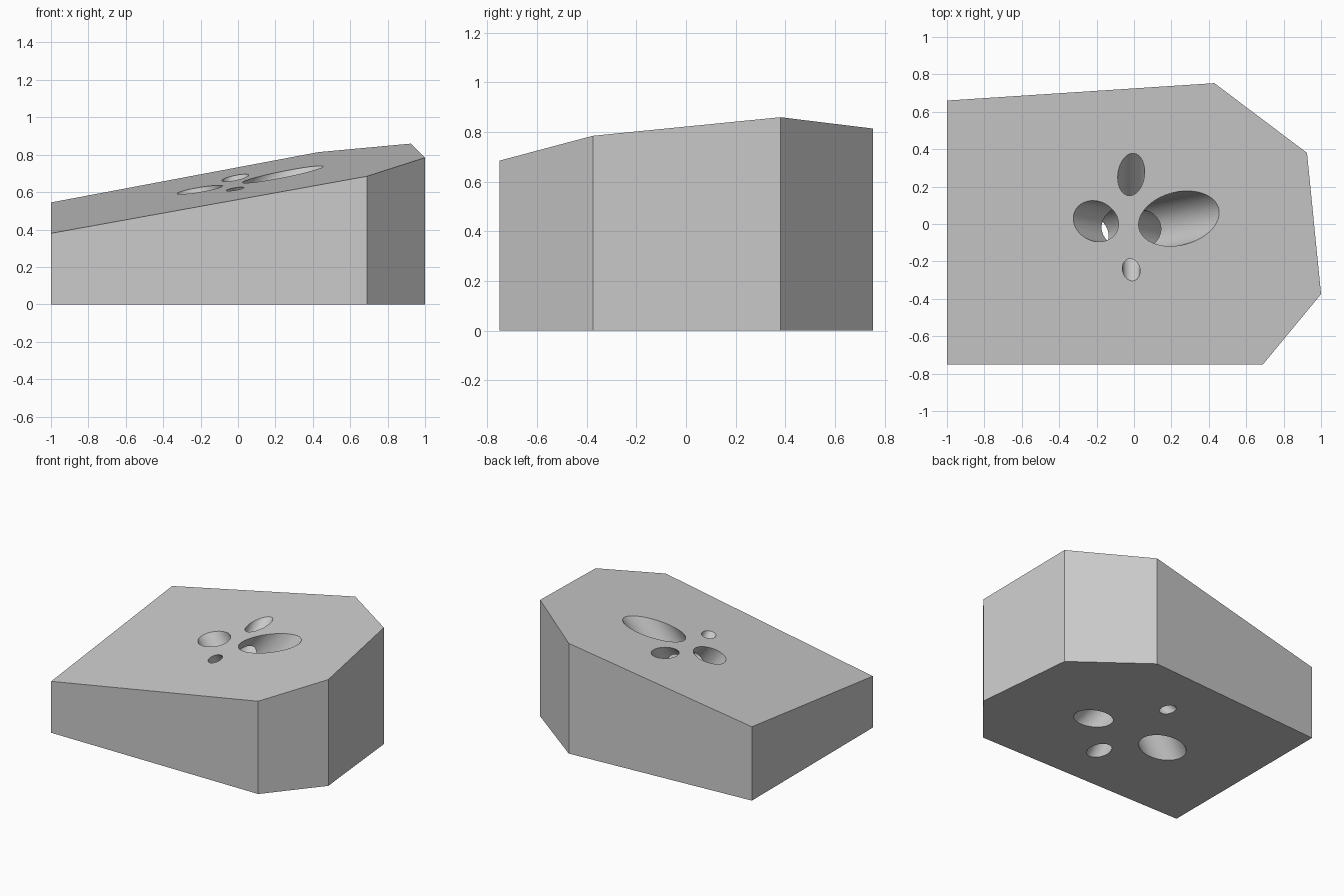
import bpy, bmesh
from mathutils import Vector

if "Cube" in bpy.data.objects:
    bpy.data.objects.remove(bpy.data.objects["Cube"])

# Slanted top plane of the block
def top_z(x, y):
    return 0.648 + 0.1805 * x + 0.117 * y

# Six-sided block with a sloping top
outline = [(-1, -0.75), (0.69, -0.75), (1, -0.375),
           (0.925, 0.38), (0.43, 0.753), (-1, 0.66)]
bm = bmesh.new()
base = bm.faces.new([bm.verts.new((x, y, 0)) for x, y in outline])
ext = bmesh.ops.extrude_face_region(bm, geom=[base])["geom"]
for v in ext:
    if isinstance(v, bmesh.types.BMVert):
        v.co.z = top_z(v.co.x, v.co.y)
bmesh.ops.recalc_face_normals(bm, faces=bm.faces)
mesh = bpy.data.meshes.new("sloped_block")
bm.to_mesh(mesh)
bm.free()
block = bpy.data.objects.new("sloped_block", mesh)
bpy.context.collection.objects.link(block)


# Slanted round tunnel from a point on the top to a point on the base
def tunnel(name, top, bottom, radius):
    a = Vector((*top, top_z(*top)))
    b = Vector((*bottom, 0))
    axis = a - b
    bpy.ops.mesh.primitive_cylinder_add(
        vertices=64, radius=radius, depth=axis.length + 0.8,
        location=(a + b) / 2,
        rotation=axis.to_track_quat('Z', 'Y').to_euler())
    cutter = bpy.context.object
    cutter.name = name
    cutter.hide_render = True
    return cutter


# Four tunnels crossing inside the block
cutters = [
    tunnel("large_tunnel_cutter", (0.24, 0.029), (-0.317, -0.082), 0.1418),
    tunnel("medium_tunnel_cutter", (-0.204, 0.015), (0.287, -0.081), 0.107),
    tunnel("small_tunnel_cutter", (-0.015, 0.265), (-0.018, -0.3835), 0.072),
    tunnel("tiny_tunnel_cutter", (-0.015, -0.245), (-0.019, 0.331), 0.0475),
]

bpy.ops.object.select_all(action='DESELECT')
block.select_set(True)
bpy.context.view_layer.objects.active = block
for c in cutters:
    mod = block.modifiers.new(c.name, 'BOOLEAN')
    mod.operation = 'DIFFERENCE'
    mod.solver = 'EXACT'
    mod.object = c
    bpy.ops.object.modifier_apply(modifier=mod.name)
for c in cutters:
    bpy.data.objects.remove(c, do_unlink=True)
